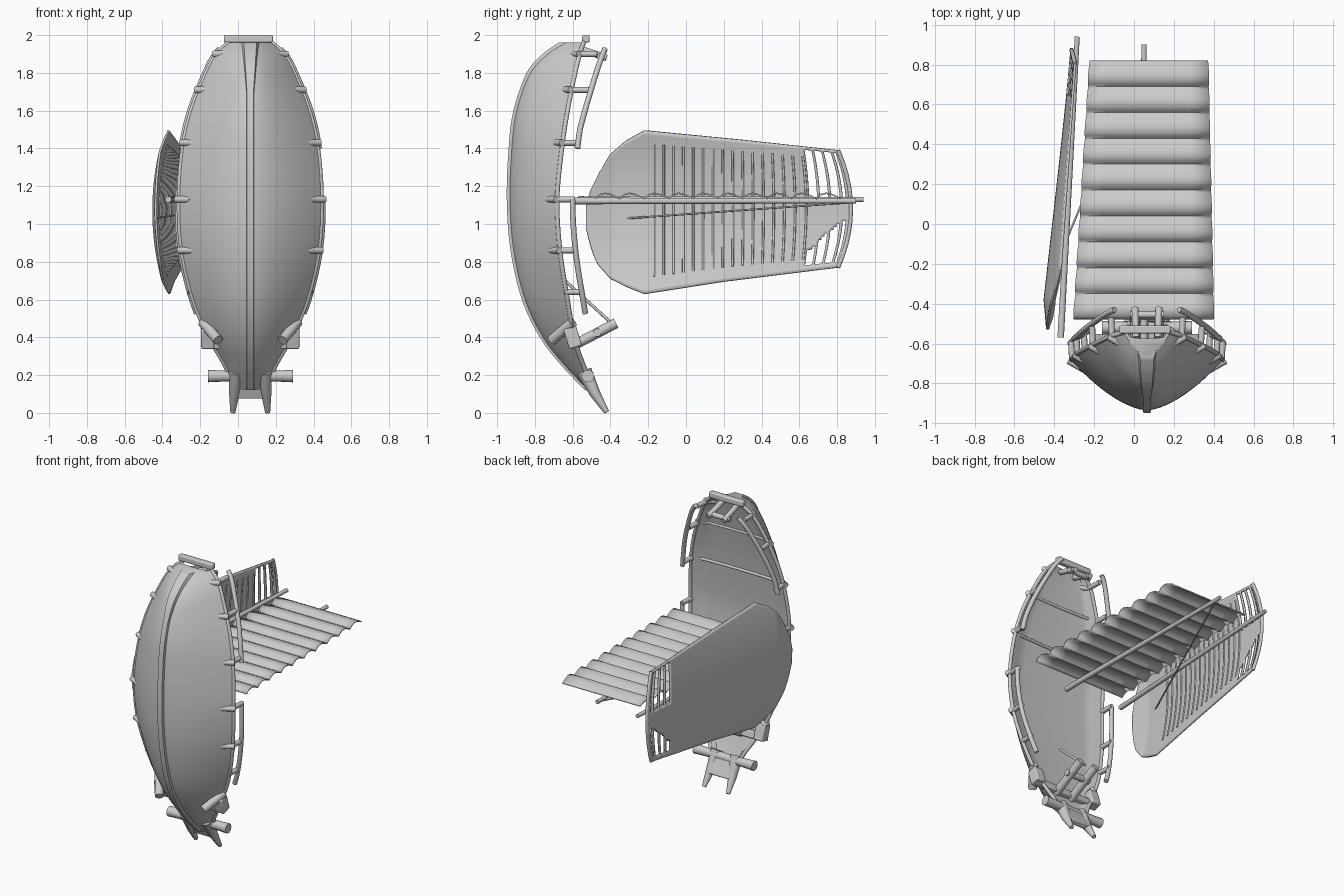
import bpy, bmesh, math
from mathutils import Vector

if "Cube" in bpy.data.objects:
    bpy.data.objects.remove(bpy.data.objects["Cube"])

CX = 0.065  # hull centre line


def finish(ob, angle=40):
    bpy.ops.object.select_all(action='DESELECT')
    ob.select_set(True)
    bpy.context.view_layer.objects.active = ob
    bpy.ops.object.shade_smooth_by_angle(angle=math.radians(angle))
    return ob


def mesh_obj(name, verts, faces, angle=40):
    me = bpy.data.meshes.new(name)
    me.from_pydata(verts, [], faces)
    bm = bmesh.new()
    bm.from_mesh(me)
    bmesh.ops.delete(bm, geom=[v for v in bm.verts if not v.link_faces], context='VERTS')
    bmesh.ops.recalc_face_normals(bm, faces=bm.faces)
    bm.to_mesh(me)
    bm.free()
    ob = bpy.data.objects.new(name, me)
    bpy.context.collection.objects.link(ob)
    return finish(ob, angle)


def rod(name, pts, r, r_end=None):
    """Round bar along pts, optionally tapering."""
    verts, faces, n = [], [], 10
    pts = [Vector(p) for p in pts]
    for i, p in enumerate(pts):
        d = (pts[min(i + 1, len(pts) - 1)] - pts[max(i - 1, 0)]).normalized()
        a = d.cross(Vector((0.31, 0.9, 0.2))).normalized()
        b = d.cross(a)
        rr = r if r_end is None else r + (r_end - r) * i / (len(pts) - 1)
        for k in range(n):
            t = 2 * math.pi * k / n
            verts.append(p + rr * (a * math.cos(t) + b * math.sin(t)))
    for i in range(len(pts) - 1):
        for k in range(n):
            q = (k + 1) % n
            faces.append((i * n + k, i * n + q, i * n + n + q, i * n + n + k))
    faces += [tuple(range(n)), tuple(range(len(verts) - n, len(verts)))]
    return mesh_obj(name, verts, faces, 50)


def box(name, loc, size, rot=(0, 0, 0), bev=0.008):
    bpy.ops.mesh.primitive_cube_add(size=1, location=loc, rotation=rot)
    ob = bpy.context.object
    ob.name = name
    ob.scale = size
    bpy.ops.object.transform_apply(location=False, rotation=False, scale=True)
    m = ob.modifiers.new("bevel", 'BEVEL')
    m.width, m.segments = bev, 2
    return finish(ob)


# Hull stations: z, half width, keel y, gunwale y
ST = [(1.96, .12, -.66, -.54), (1.9, .185, -.745, -.56), (1.8, .24, -.83, -.585),
      (1.6, .32, -.9, -.625), (1.4, .365, -.925, -.655), (1.13, .385, -.935, -.68),
      (.86, .37, -.915, -.665), (.6, .31, -.855, -.625), (.4, .225, -.76, -.59),
      (.25, .14, -.645, -.54), (.12, .085, -.52, -.48)]


def catmull(i, t):
    p = [Vector(ST[max(0, min(len(ST) - 1, i + k))]) for k in (-1, 0, 1, 2)]
    return 0.5 * (2 * p[1] + (p[2] - p[0]) * t + (2 * p[0] - 5 * p[1] + 4 * p[2] - p[3]) * t * t
                  + (3 * p[1] - p[0] - 3 * p[2] + p[3]) * t ** 3)


DENSE = [catmull(i, k / 6) for i in range(len(ST) - 1) for k in range(6)] + [Vector(ST[-1])]


def hull_at(z):
    return min(DENSE, key=lambda s: abs(s[0] - z))


# Hull: V-shaped body with an almost flat, slightly sunken deck
verts, faces = [], []
NO = 24
for z, hw, ky, gy in DENSE:
    ring = []
    for k in range(NO + 1):
        u = -1 + 2 * k / NO
        ring.append((CX + hw * u, ky + (gy - ky) * abs(u) ** 1.65, z))
    d = min(0.035, (gy - ky) * 0.5)
    for k in range(13):
        u = 1 - k / 6
        ring.append((CX + (hw - 0.018) * u, gy - (0 if abs(u) == 1 else d * (1 - 0.3 * u * u)), z))
    verts += ring
n = len(ring)
for i in range(len(DENSE) - 1):
    for k in range(n):
        q = (k + 1) % n
        faces.append((i * n + k, i * n + q, i * n + n + q, i * n + n + k))
faces += [tuple(range(n)), tuple(range(len(verts) - n, len(verts)))]
mesh_obj("hull", verts, faces)

# Keel strip down the middle of the bottom
verts, faces = [], []
for z, hw, ky, gy in DENSE:
    w = 0.025 + max(0, z - 1.7) * 0.09
    verts += [(CX - w, ky + .03, z), (CX - w * .7, ky - .014, z), (CX + w * .7, ky - .014, z), (CX + w, ky + .03, z)]
for i in range(len(DENSE) - 1):
    for k in range(4):
        q = (k + 1) % 4
        faces.append((i * 4 + k, i * 4 + q, i * 4 + 4 + q, i * 4 + 4 + k))
faces += [(0, 1, 2, 3), tuple(range(len(verts) - 4, len(verts)))]
mesh_obj("keel", verts, faces)

# Gunwales, side pegs and rails on both sides
for s in (-1, 1):
    tag = "left" if s < 0 else "right"
    rod(f"{tag}_gunwale", [(CX + s * (h[1] - .007), h[3] - .002, h[0]) for h in DENSE], 0.012)
    for z in (1.9, 1.71, 1.43, 1.13, .86, .64):
        _, hw, ky, gy = hull_at(z)
        if z != .64:
            rod(f"{tag}_peg", [(CX + s * (hw - .07), gy - .05, z), (CX + s * (hw + .01), gy - .005, z)], 0.018)
        rod(f"{tag}_post", [(CX + s * (hw - .01), gy - .01, z), (CX + s * (hw - .005), gy + .09, z)], 0.016)
    for name, top, bot in (("upper", 1.93, 1.39), ("lower", 1.16, .5)):
        hs = [h for h in DENSE if bot <= h[0] <= top]
        rod(f"{tag}_{name}_rail", [(CX + s * h[1], h[3] + .08 + max(0, h[0] - 1.5) * .1, h[0]) for h in hs], 0.015)
    # Bow cleats
    rod(f"{tag}_cleat", [(CX + s * .17, -.71, .385), (CX + s * .25, -.6, .48)], 0.028)
    box(f"{tag}_cleat_block", (CX + s * .225, -.6, .4), (.07, .07, .11), (.3, 0, 0))
    # Bow prongs
    rod(f"{tag}_prong", [(CX + s * .075, -.54, .22), (CX + s * .085, -.48, .1), (CX + s * .092, -.42, .004)], .042, .014)
    # Bow seat arms
    rod(f"{tag}_seat_arm", [(CX + s * .06, -.63, .34), (CX + s * .06, -.37, .475)], 0.027)
    # Stern crutch arms
    rod(f"{tag}_stern_arm", [(CX + s * .055, -.57, 1.93), (CX + s * .06, -.42, 1.88)], 0.018)
    # Bow crossbar halves, thicker at the tips
    rod(f"{tag}_bow_crossbar", [(CX, -.52, .195), (CX + s * .17, -.52, .195), (CX + s * .225, -.52, .195)], .028, .034)

# Bow and stern cross pieces
box("bow_plate", (CX, -.49, .135), (.17, .04, .12), (.45, 0, 0))
box("bow_shelf", (CX, -.6, .365), (.50, .04, .05), (.3, 0, 0))
rod("bow_seat_bar", [(CX - .09, -.47, .425), (CX + .09, -.47, .425)], 0.022)
rod("bow_stay", [(CX, -.64, .7), (CX, -.4, .48)], 0.008)
box("stern_beam", (.055, -.53, 1.98), (.26, .04, .04))
rod("stern_crutch_bar", [(CX - .085, -.455, 1.885), (CX + .085, -.455, 1.885)], 0.018)
for z in (1.72, 1.43):
    _, hw, ky, gy = hull_at(z)
    rod("deck_beam", [(CX + (hw - .02) * u, gy - .035 * (1 - .3 * u * u), z) for u in (-1, -.5, 0, .5, 1)], 0.01)

# Main sail: ten scalloped panels
verts, faces = [], []
NP, SUB, NX = 10, 10, 6
for i in range(NP * SUB + 1):
    t = i / (NP * SUB)
    y = -.48 + 1.3 * t
    f = (i % SUB) / SUB
    bulge = math.sin(math.pi * f ** .75)
    xl, xr = -.302 + .08 * t - .004 * bulge, .4 - .028 * t + .003 * bulge
    for k in range(NX + 1):
        verts.append((xl + (xr - xl) * k / NX, y, 1.138 + .028 * bulge))
for i in range(NP * SUB):
    for k in range(NX):
        a = i * (NX + 1) + k
        faces.append((a, a + 1, a + NX + 2, a + NX + 1))
sail = mesh_obj("main_sail", verts, faces, 35)
sail.modifiers.new("thickness", 'SOLIDIFY').thickness = 0.008
rod("main_mast", [(.05, -.6, 1.122), (.05, .9, 1.122)], .018, .013)


# Side sail: cambered shell
def lerp_table(tab, y):
    for (a, p), (b, q) in zip(tab, tab[1:]):
        if y <= b:
            return p + (q - p) * (y - a) / (b - a)
    return tab[-1][1]


TOP = [(-.53, 1.08), (-.51, 1.17), (-.46, 1.27), (-.4, 1.37), (-.32, 1.44), (-.22, 1.495), (.3, 1.445), (.81, 1.39)]
BOT = [(-.53, .98), (-.5, .86), (-.47, .79), (-.4, .71), (-.32, .67), (-.22, .63), (.2, .695), (.81, .77)]


def side_sail(y, v, off=0.0):
    hi, lo = lerp_table(TOP, y), lerp_table(BOT, y)
    z = (hi + lo) / 2 + v * (hi - lo) / 2
    t = (y + .53) / 1.34
    w = (z - 1.07) / (.43 - .11 * t)
    x = -.397 + .102 * t - (.068 - .05 * t) * (1 - w * w) + .03 * max(0, (-.38 - y) / .15)
    return (x + off, y + .07 * (1 - v * v) * t ** 6, z)


NY, NV = 108, 40
verts = [side_sail(-.53 + 1.34 * i / NY, -1 + 2 * k / NV) for i in range(NY + 1) for k in range(NV + 1)]
faces = []
for i in range(NY):
    y = -.53 + 1.34 * (i + .5) / NY
    for k in range(NV):
        v = -1 + 2 * (k + .5) / NV
        # Torn slits near the outer end
        torn = .63 < y < .79 and i % 4 and (.15 < v < .93 or -.92 < v < -.7 + (y - .62) * 3.3)
        if not torn:
            a = i * (NV + 1) + k
            faces.append((a, a + 1, a + NV + 2, a + NV + 1))
shell = mesh_obj("side_sail", verts, faces)
m = shell.modifiers.new("thickness", 'SOLIDIFY')
m.thickness, m.offset = 0.012, 0
for i in range(16):
    rod("side_sail_rib", [side_sail(-.17 + i * .052, -.8 + 1.64 * k / 8, .006) for k in range(9)], 0.006)
rod("side_sail_end_bar", [side_sail(.805, -1 + k / 5) for k in range(11)], 0.011)
rod("side_spar", [(-.368, -.57, 1.13), (-.285, .94, 1.13)], .017, .013)
rod("brace_rod", [(-.435, -.31, 1.03), (.05, .85, 1.112)], 0.005)
